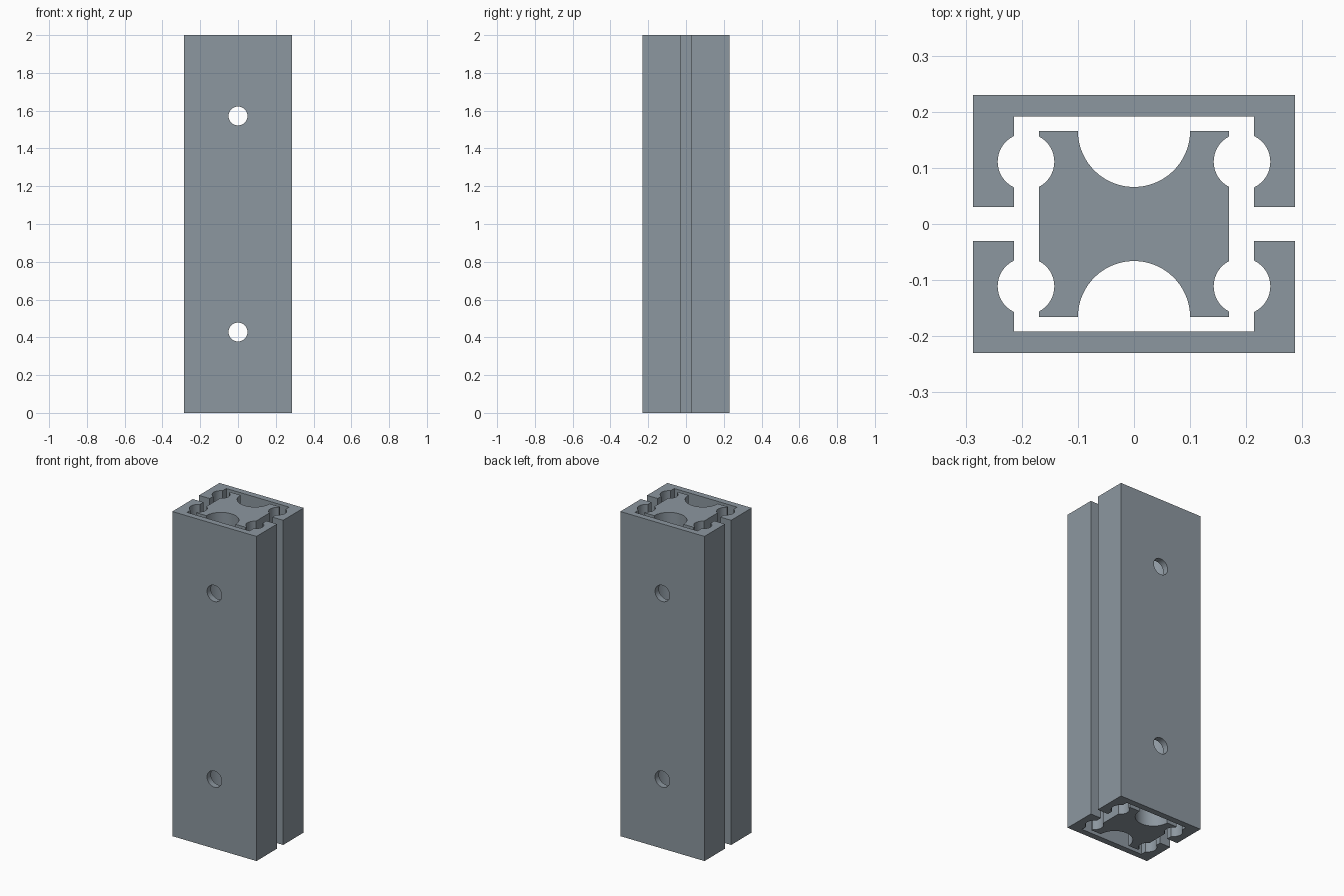
import bpy, bmesh, math

if "Cube" in bpy.data.objects:
    bpy.data.objects.remove(bpy.data.objects["Cube"])

HEIGHT = 2.0
HOLE_R = 0.05
HOLE_Z = (0.428, 1.572)
BALL = (0.1925, 0.111, 0.0505)   # centre x, centre y, radius of the ball races

steel = bpy.data.materials.new("blue_grey_steel")
steel.diffuse_color = (0.265, 0.31, 0.35, 1)
steel.use_nodes = True
steel.node_tree.nodes["Principled BSDF"].inputs["Base Color"].default_value = steel.diffuse_color


def arc(cx, cy, r, a0, a1, n):
    """Points along an arc, angles in radians."""
    return [(cx + r * math.cos(a0 + (a1 - a0) * i / n),
             cy + r * math.sin(a0 + (a1 - a0) * i / n)) for i in range(n + 1)]


def race(wall_x, around):
    """Ball race cut into the wall at wall_x; around is the direction it bulges."""
    cx, cy, r = BALL
    half = math.acos(abs(wall_x - cx) / r)
    return arc(cx, cy, r, around - half, around + half, 16)


def mirror_x(pts):
    return pts + [(-x, y) for x, y in reversed(pts)]


def mirror_y(pts):
    return pts + [(x, -y) for x, y in reversed(pts)]


def extrude_profile(name, pts):
    bm = bmesh.new()
    face = bm.faces.new([bm.verts.new((x, y, 0)) for x, y in pts])
    top = bmesh.ops.extrude_face_region(bm, geom=[face])["geom"]
    bmesh.ops.translate(bm, vec=(0, 0, HEIGHT),
                        verts=[g for g in top if isinstance(g, bmesh.types.BMVert)])
    bmesh.ops.recalc_face_normals(bm, faces=bm.faces)
    mesh = bpy.data.meshes.new(name)
    bm.to_mesh(mesh)
    bm.free()
    mesh.materials.append(steel)
    ob = bpy.data.objects.new(name, mesh)
    bpy.context.collection.objects.link(ob)
    return ob


# C-shaped rails, front and back
rail_half = ([(0.287, 0.23), (0.287, 0.03), (0.214, 0.03)]
             + race(0.214, 0) + [(0.214, 0.192)])
rail = mirror_x(rail_half)
parts = [extrude_profile("back_rail", rail),
         extrude_profile("front_rail", [(x, -y) for x, y in rail])]

# Inner core with a half-round groove on front and back
step = math.pi / 2 / 15.5
core_quarter = (arc(0, 0.166, 0.1, -math.pi / 2 + step / 2, 0, 15)
                + [(0.169, 0.166)] + race(0.169, math.pi))
parts.append(extrude_profile("inner_core", mirror_x(mirror_y(core_quarter))))

# Bolt holes straight through from front to back
cutters = []
for z in HOLE_Z:
    bpy.ops.mesh.primitive_cylinder_add(vertices=40, radius=HOLE_R, depth=0.8,
                                        location=(0, 0, z),
                                        rotation=(math.pi / 2, 0, 0))
    cutter = bpy.context.object
    cutter.name = "hole_cutter"
    cutter.data.materials.append(steel)
    cutter.hide_render = True
    cutters.append(cutter)

for ob in parts:
    bpy.ops.object.select_all(action='DESELECT')
    bpy.context.view_layer.objects.active = ob
    ob.select_set(True)
    for cutter in cutters:
        mod = ob.modifiers.new("bolt_hole", 'BOOLEAN')
        mod.operation = 'DIFFERENCE'
        mod.solver = 'EXACT'
        mod.object = cutter
        bpy.ops.object.modifier_apply(modifier=mod.name)
    bpy.ops.object.shade_smooth_by_angle(angle=math.radians(30))

for cutter in cutters:
    bpy.data.objects.remove(cutter, do_unlink=True)
